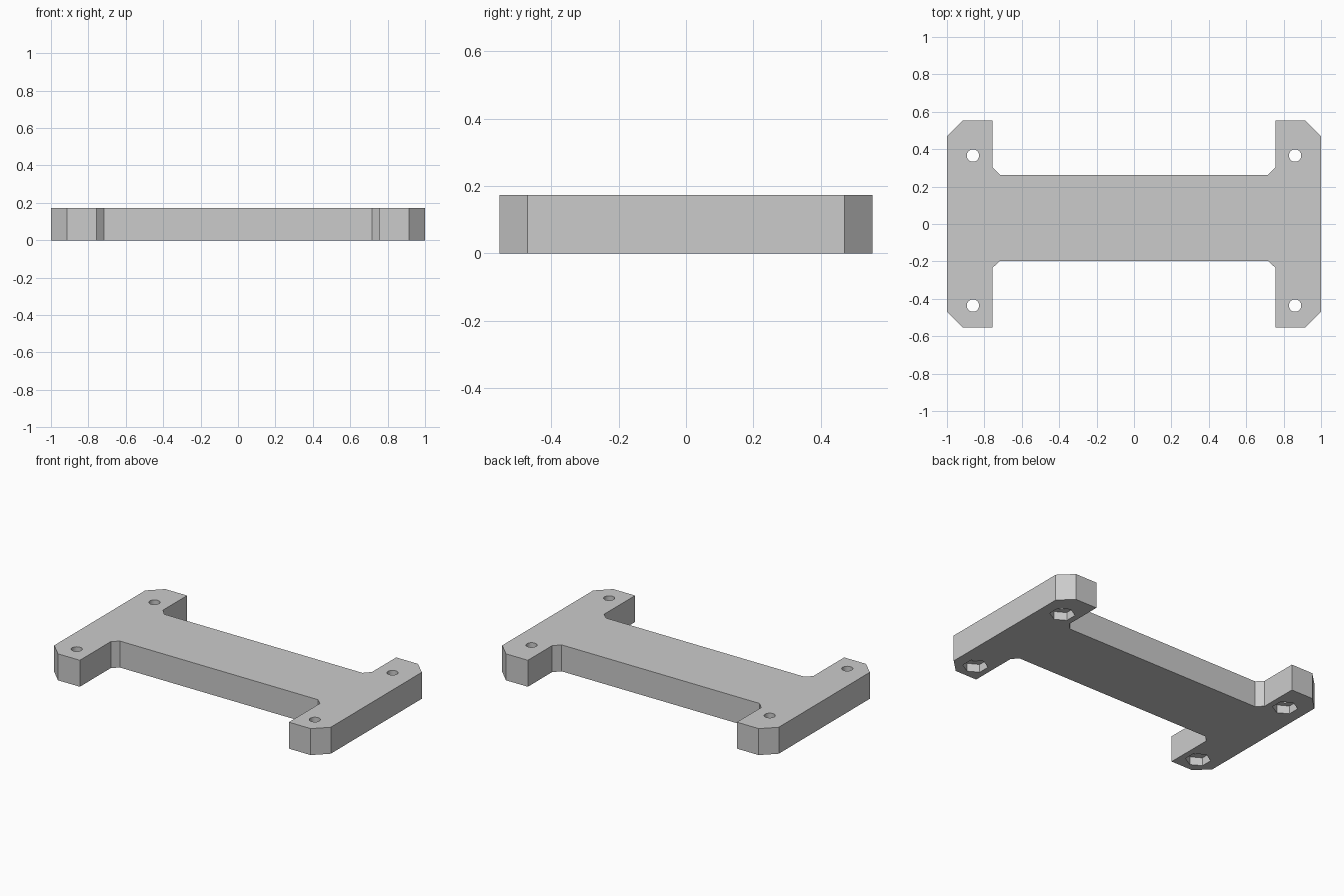
import bpy
import bmesh
import math

cube = bpy.data.objects.get("Cube")
if cube:
    bpy.data.objects.remove(cube, do_unlink=True)

THICK = 0.173
HOLE_X, HOLE_YS = 0.861, (0.366, -0.436)
HOLE_R, NUT_R, NUT_DEPTH = 0.033, 0.076, 0.053

grey = bpy.data.materials.new("plain grey")
grey.use_nodes = True
colour = (0.6, 0.6, 0.6, 1)
grey.diffuse_color = colour
grey.node_tree.nodes["Principled BSDF"].inputs["Base Color"].default_value = colour


def prism(name, outline, z0, z1):
    """Extrude a closed xy outline from z0 to z1."""
    bm = bmesh.new()
    face = bm.faces.new([bm.verts.new((x, y, z0)) for x, y in outline])
    out = bmesh.ops.extrude_face_region(bm, geom=[face])
    moved = [g for g in out["geom"] if isinstance(g, bmesh.types.BMVert)]
    bmesh.ops.translate(bm, verts=moved, vec=(0, 0, z1 - z0))
    bmesh.ops.recalc_face_normals(bm, faces=bm.faces)
    mesh = bpy.data.meshes.new(name)
    bm.to_mesh(mesh)
    bm.free()
    mesh.materials.append(grey)
    obj = bpy.data.objects.new(name, mesh)
    bpy.context.collection.objects.link(obj)
    return obj


def ring(cx, cy, radius, sides, start=0.0):
    return [(cx + radius * math.cos(start + math.tau * i / sides),
             cy + radius * math.sin(start + math.tau * i / sides))
            for i in range(sides)]


# H-shaped plate: right half of the outline, mirrored for the other half
half = [(0.716, -0.197), (0.756, -0.234), (0.756, -0.554), (0.914, -0.554),
        (1, -0.47), (1, 0.47), (0.914, 0.554), (0.756, 0.554),
        (0.756, 0.304), (0.716, 0.262)]
plate = prism("mounting_plate", half + [(-x, y) for x, y in reversed(half)],
              0, THICK)


def cut(cutter):
    mod = plate.modifiers.new("cut", "BOOLEAN")
    mod.operation = "DIFFERENCE"
    mod.solver = "EXACT"
    mod.object = cutter
    cutter.hide_render = True
    bpy.ops.object.modifier_apply(modifier=mod.name)
    bpy.data.objects.remove(cutter, do_unlink=True)


bpy.ops.object.select_all(action="DESELECT")
plate.select_set(True)
bpy.context.view_layer.objects.active = plate

# Screw holes with hexagonal nut pockets on the underside
for side in (-1, 1):
    for y in HOLE_YS:
        x = side * HOLE_X
        cut(prism("screw_hole_cutter", ring(x, y, HOLE_R, 32), -0.1, THICK + 0.1))
        cut(prism("nut_pocket_cutter", ring(x, y, NUT_R, 6, math.pi / 6),
                  -0.1, NUT_DEPTH))

bpy.ops.object.shade_smooth_by_angle(angle=math.radians(30))
